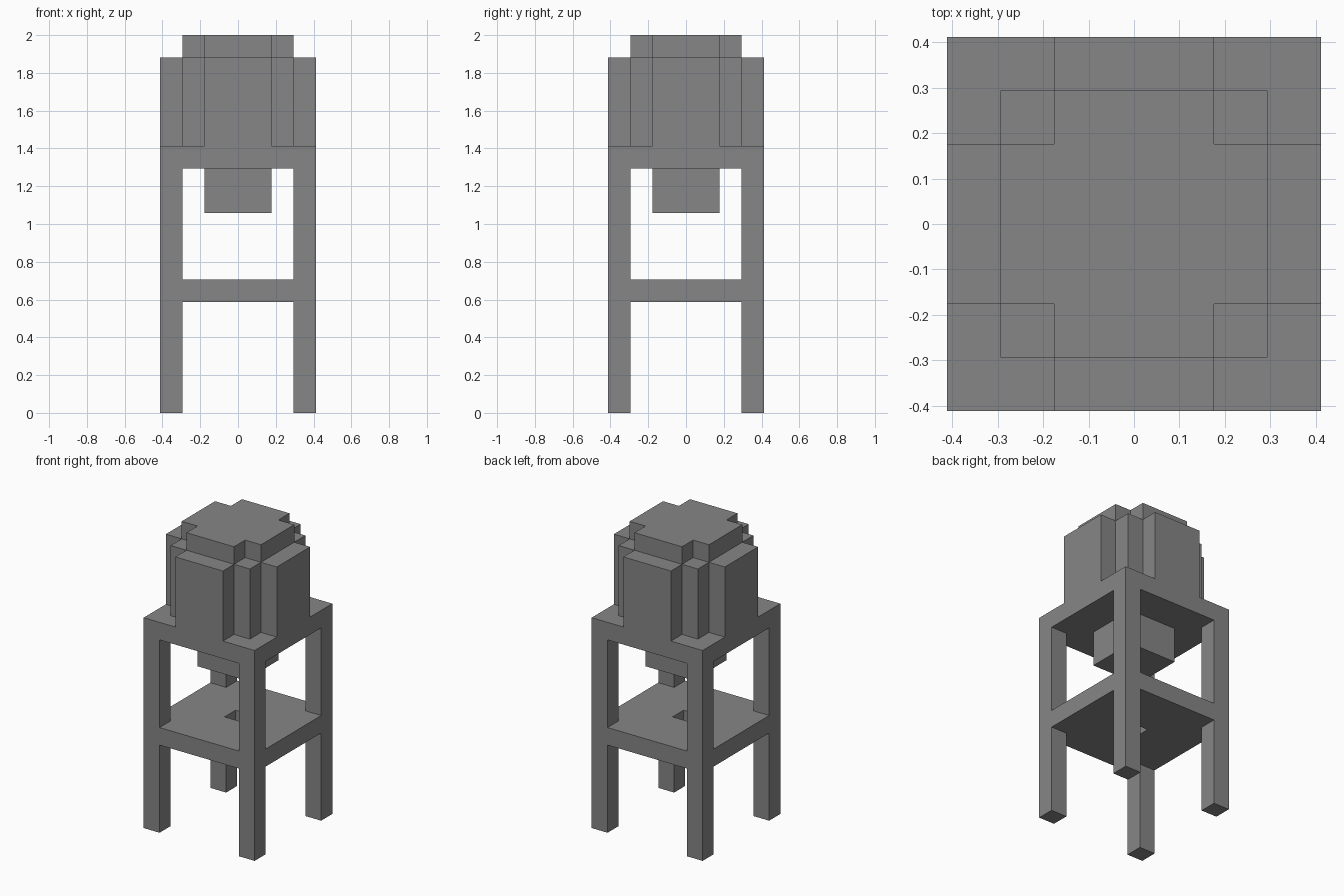
import bpy
import bmesh

cube = bpy.data.objects.get("Cube")
if cube:
    bpy.data.objects.remove(cube, do_unlink=True)

U = 2 / 34  # one block unit; the tower is 34 units tall

grey = bpy.data.materials.new("stone_grey")
grey.use_nodes = True
colour = (0.24, 0.24, 0.24, 1)
grey.diffuse_color = colour
grey.node_tree.nodes["Principled BSDF"].inputs["Base Color"].default_value = colour


def slab(name, z0, z1, keep):
    """Extrude the plan cells accepted by keep(|x|, |y|) from z0 to z1 units."""
    lines = [-7, -5, -3, -1, 1, 3, 5, 7]
    bm = bmesh.new()
    for x0, x1 in zip(lines, lines[1:]):
        for y0, y1 in zip(lines, lines[1:]):
            if keep(abs(x0 + x1) / 2, abs(y0 + y1) / 2):
                corners = [(x0, y0), (x1, y0), (x1, y1), (x0, y1)]
                bm.faces.new([bm.verts.new((x * U, y * U, z0 * U)) for x, y in corners])
    bmesh.ops.remove_doubles(bm, verts=bm.verts, dist=U / 100)
    top = bmesh.ops.extrude_face_region(bm, geom=bm.faces[:])["geom"]
    rise = [v for v in top if isinstance(v, bmesh.types.BMVert)]
    bmesh.ops.translate(bm, verts=rise, vec=(0, 0, (z1 - z0) * U))
    bmesh.ops.recalc_face_normals(bm, faces=bm.faces)
    bmesh.ops.dissolve_limit(bm, angle_limit=0.01, verts=bm.verts, edges=bm.edges)
    mesh = bpy.data.meshes.new(name)
    bm.to_mesh(mesh)
    bm.free()
    mesh.materials.append(grey)
    obj = bpy.data.objects.new(name, mesh)
    bpy.context.collection.objects.link(obj)
    return obj


# Four square corner legs
slab("legs", 0, 22, lambda x, y: min(x, y) > 5)

# Shelf between the legs, with a square hole in the middle
slab("shelf", 10, 12, lambda x, y: min(x, y) < 5 and max(x, y) > 1)

# Spout hanging under the deck
slab("spout", 18, 22, lambda x, y: max(x, y) < 3)

# Deck carried by the legs
slab("deck", 22, 24, lambda x, y: True)

# Tank: four wide side panels around a square core
slab("tank", 24, 32, lambda x, y: min(x, y) < 3 or max(x, y) < 5)

# Cross-shaped lid
slab("lid", 32, 34, lambda x, y: max(x, y) < 5 and min(x, y) < 3)
